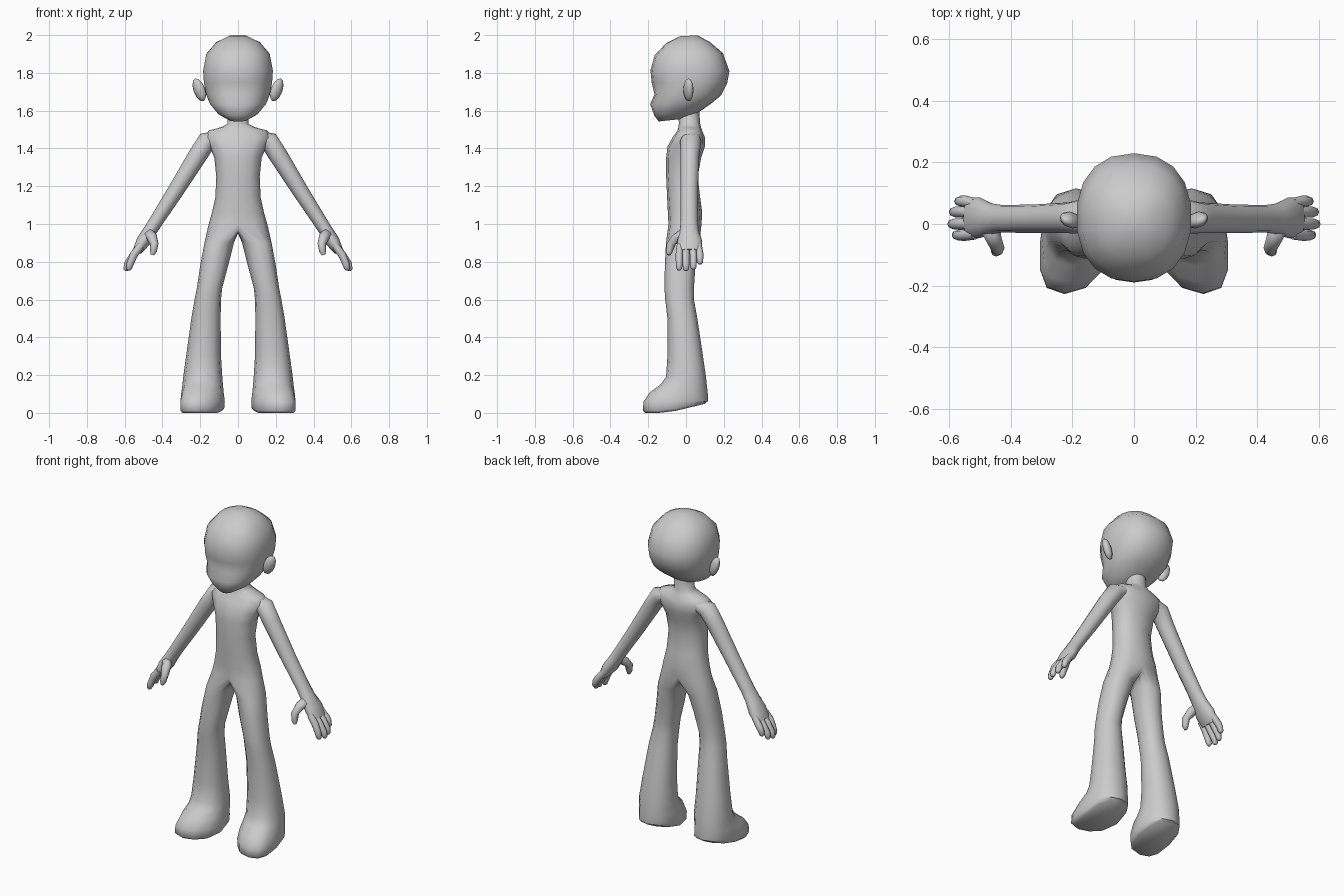
import bpy, bmesh, math
from mathutils import Vector, Matrix

if "Cube" in bpy.data.objects:
    bpy.data.objects.remove(bpy.data.objects["Cube"])

grey = bpy.data.materials.new("plain grey")
grey.diffuse_color = (0.6, 0.6, 0.6, 1)
grey.use_nodes = True
grey.node_tree.nodes["Principled BSDF"].inputs["Base Color"].default_value = grey.diffuse_color


def finish(name, bm, mirror=False):
    bmesh.ops.recalc_face_normals(bm, faces=bm.faces)
    me = bpy.data.meshes.new(name)
    bm.to_mesh(me)
    bm.free()
    ob = bpy.data.objects.new(name, me)
    bpy.context.collection.objects.link(ob)
    me.materials.append(grey)
    bpy.ops.object.select_all(action='DESELECT')
    ob.select_set(True)
    bpy.context.view_layer.objects.active = ob
    bpy.ops.object.shade_smooth_by_angle(angle=math.radians(65))
    if mirror:
        m = ob.modifiers.new("mirror", 'MIRROR')
        m.use_clip = True
        m.merge_threshold = 0.002
    return ob


def oval(k, n, p=2.3):
    """Rounded oval: k = 0 is the front, a quarter turn is +x."""
    a = 2 * math.pi * k / n
    s, c = math.sin(a), math.cos(a)
    f = lambda v: 0.0 if abs(v) < 1e-6 else math.copysign(abs(v) ** (2 / p), v)
    return f(s), -f(c)


def bridge(bm, a, b, closed=True):
    n = len(a)
    for i in range(n if closed else n - 1):
        j = (i + 1) % n
        bm.faces.new((a[i], a[j], b[j], b[i]))


def tube(bm, path, n=10):
    """Loft along path points (x, y, z, half thickness, half width in y)."""
    rings = []
    for i, (x, y, z, r, ry) in enumerate(path):
        p0 = Vector(path[max(i - 1, 0)][:3])
        p1 = Vector(path[min(i + 1, len(path) - 1)][:3])
        t = p1 - p0
        t.y *= 0.3
        side = Vector((0, 1, 0)).cross(t).normalized()
        wide = t.cross(side).normalized()
        ring = []
        for k in range(n):
            s, c = oval(k, n, 2)
            ring.append(bm.verts.new(Vector((x, y, z)) + side * (s * r) + wide * (c * ry)))
        rings.append(ring)
    for a, b in zip(rings, rings[1:]):
        bridge(bm, a, b)
    bm.faces.new(rings[0])
    bm.faces.new(rings[-1])


# Head: tilted rings (front y, front z, back y, back z, half width)
bm = bmesh.new()
N = 18
prev = None
for yf, zf, yb, zb, rx in [
        (-.145, 1.543, -.03, 1.555, .045), (-.168, 1.575, .065, 1.59, .105),
        (-.19, 1.635, .13, 1.635, .150), (-.167, 1.685, .185, 1.68, .170),
        (-.182, 1.75, .218, 1.745, .183), (-.188, 1.815, .23, 1.81, .187),
        (-.165, 1.895, .195, 1.905, .170), (-.105, 1.957, .125, 1.965, .118),
        (-.03, 1.995, .06, 1.998, .045)]:
    ring = []
    for k in range(N):
        s, c = oval(k, N)
        t = (c + 1) / 2
        ring.append(bm.verts.new((s * rx, yf + (yb - yf) * t, zf + (zb - zf) * t)))
    if prev:
        bridge(bm, prev, ring)
    else:
        bm.faces.new(ring)
    prev = ring
bm.faces.new(prev)
finish("head", bm)

# Ears: flattened, tilted ovals
bm = bmesh.new()
place = (Matrix.Translation((.205, .013, 1.71)) @ Matrix.Rotation(math.radians(20), 4, 'Y')
         @ Matrix.Rotation(math.radians(35), 4, 'Z') @ Matrix.Diagonal((.034, .024, .064, 1)))
bmesh.ops.create_uvsphere(bm, u_segments=10, v_segments=6, radius=1, matrix=place)
finish("ears", bm, True)

# Body: half torso from neck to hips, then one leg and foot, mirrored
bm = bmesh.new()
K = 12
prev = None
for z, rx, yf, yb in [
        (1.60, .055, -.04, .07), (1.53, .055, -.038, .075), (1.512, .09, -.04, .08),
        (1.495, .155, -.045, .085), (1.46, .178, -.07, .10), (1.41, .15, -.098, .10),
        (1.35, .125, -.105, .08), (1.25, .115, -.105, .062), (1.14, .12, -.10, .075),
        (1.06, .138, -.096, .086), (1.00, .155, -.093, .082)]:
    yc, ry = (yf + yb) / 2, (yb - yf) / 2
    ring = []
    for k in range(K // 2 + 1):
        s, c = oval(k, K)
        ring.append(bm.verts.new((s * rx, yc + c * ry, z)))
    if prev:
        bridge(bm, prev, ring, False)
    prev = ring

# Crotch seam closes the half ring into a leg ring
for k in range(K // 2 + 1, K):
    s, c = oval(k, K)
    prev.append(bm.verts.new((0, yc + c * ry, 1.0 + .05 * s)))

# Leg and foot rings (z, inner x, outer x, front y, back y)
for z, xi, xo, yf, yb in [
        (.90, .022, .178, -.106, .072), (.78, .052, .20, -.112, .05),
        (.66, .084, .218, -.114, .042), (.60, .09, .23, -.110, .042),
        (.50, .092, .247, -.098, .06), (.30, .09, .275, -.098, .09),
        (.19, .083, .29, -.106, .106), (.15, .08, .294, -.135, .11),
        (.11, .076, .30, -.19, .115), (.06, .07, .305, -.225, .116),
        (.012, .073, .303, -.228, .112), (.0, .085, .292, -.215, .10)]:
    yc, ry = (yf + yb) / 2, (yb - yf) / 2
    xc, rx = (xi + xo) / 2, (xo - xi) / 2
    ring = []
    for k in range(K):
        s, c = oval(k, K)
        y = yc + c * ry
        lift = max(0, (y + .1) * .24) if z < .05 else 0      # raised heel
        x = xc + s * rx + .3 * max(0, -y - .1)               # toes turned out
        ring.append(bm.verts.new((min(x, .306), y, z + lift)))
    bridge(bm, prev, ring)
    prev = ring
bm.faces.new(prev)
finish("body_and_legs", bm, True)

# Arms with palms
bm = bmesh.new()
tube(bm, [(.10, .03, 1.46, .035, .05), (.165, .025, 1.438, .052, .056),
          (.215, .02, 1.36, .05, .05), (.33, .017, 1.175, .043, .046),
          (.43, .017, 1.02, .037, .045), (.465, .017, .965, .036, .05),
          (.50, .02, .91, .038, .066), (.535, .02, .855, .024, .066)], 12)
finish("arms", bm, True)

# Fingers: (y, tip x, tip z)
bm = bmesh.new()
for y, tx, tz in [(-.036, .578, .755), (0, .592, .752), (.039, .587, .76), (.074, .57, .787)]:
    tube(bm, [(.515, y * .9, .885, .02, .018), (.55, y, .84, .021, .019),
              (tx - .007, y, tz + .035, .019, .018), (tx, y, tz + .008, .015, .015),
              (tx + .001, y, tz, .008, .008)], 8)
finish("fingers", bm, True)

# Thumbs
bm = bmesh.new()
tube(bm, [(.475, -.01, .955, .028, .03), (.455, -.045, .93, .028, .03),
          (.443, -.078, .895, .022, .024), (.448, -.088, .855, .018, .018),
          (.453, -.09, .836, .009, .009)], 8)
finish("thumbs", bm, True)
